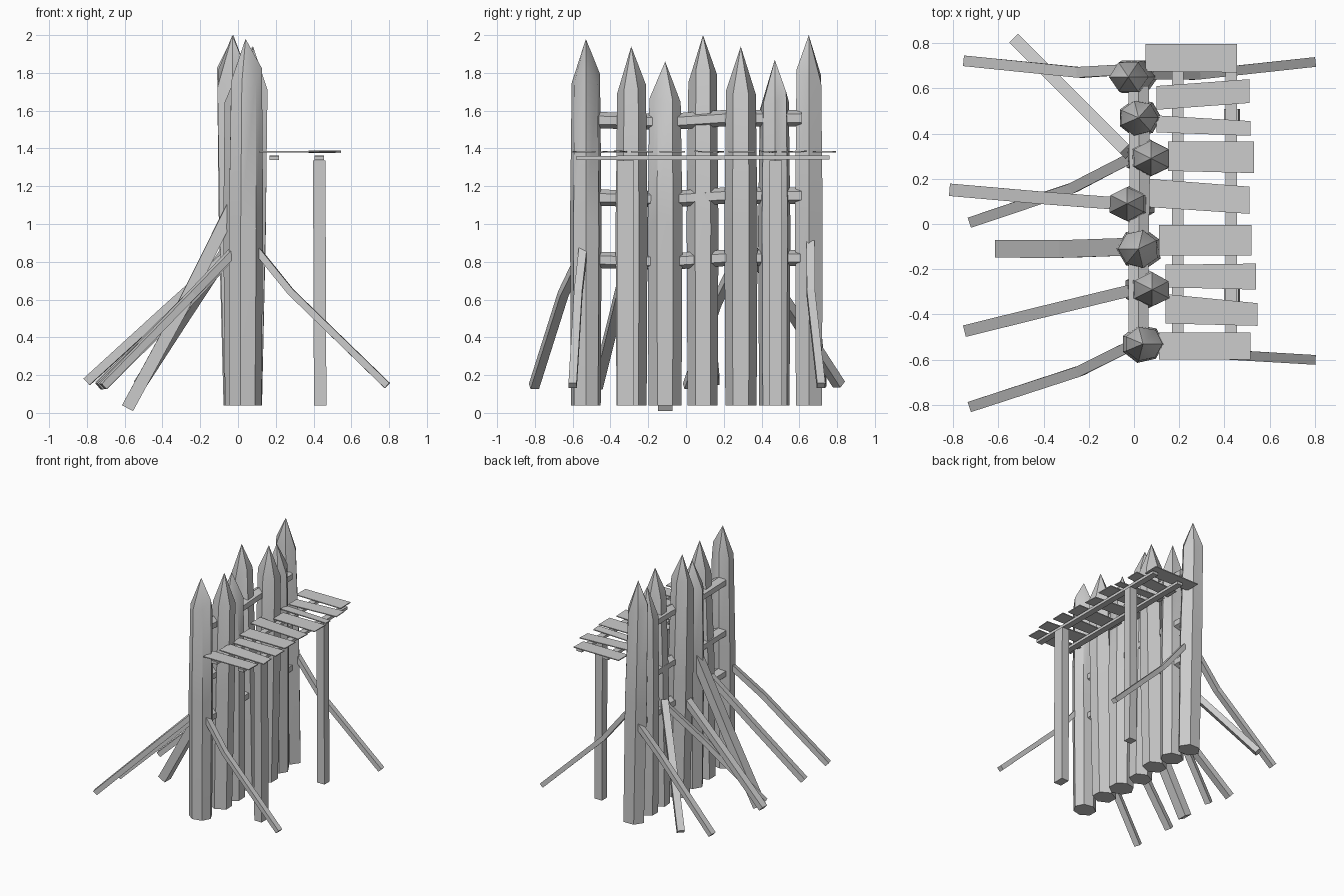
import bpy
import bmesh
import random
from math import cos, sin, pi, radians
from mathutils import Vector

random.seed(4)

if "Cube" in bpy.data.objects:
    bpy.data.objects.remove(bpy.data.objects["Cube"])

grey = bpy.data.materials.new("weathered_grey")
grey.use_nodes = True
colour = (0.6, 0.6, 0.6, 1)
grey.diffuse_color = colour
grey.node_tree.nodes["Principled BSDF"].inputs["Base Color"].default_value = colour


def finish(name, bm, smooth=False):
    bmesh.ops.recalc_face_normals(bm, faces=bm.faces)
    mesh = bpy.data.meshes.new(name)
    bm.to_mesh(mesh)
    bm.free()
    mesh.materials.append(grey)
    obj = bpy.data.objects.new(name, mesh)
    bpy.context.collection.objects.link(obj)
    if smooth:
        bpy.ops.object.select_all(action="DESELECT")
        obj.select_set(True)
        bpy.context.view_layer.objects.active = obj
        bpy.ops.object.shade_smooth_by_angle(angle=radians(35))
    return obj


def loft(name, rings, tip=None, smooth=False):
    """Skin a stack of rings, closed by caps or by a pointed tip."""
    bm = bmesh.new()
    loops = [[bm.verts.new(p) for p in ring] for ring in rings]
    n = len(loops[0])
    for low, high in zip(loops, loops[1:]):
        for i in range(n):
            j = (i + 1) % n
            bm.faces.new((low[i], low[j], high[j], high[i]))
    bm.faces.new(loops[0])
    if tip:
        apex = bm.verts.new(tip)
        for i in range(n):
            bm.faces.new((loops[-1][i], loops[-1][(i + 1) % n], apex))
    else:
        bm.faces.new(loops[-1])
    return finish(name, bm, smooth)


def bar(name, path, width, height, sides=4):
    """Straight or bent timber following a path of points."""
    pts = [Vector(p) for p in path]
    rings = []
    for i, p in enumerate(pts):
        d = (pts[min(i + 1, len(pts) - 1)] - pts[max(i - 1, 0)]).normalized()
        up = Vector((1, 0, 0)) if abs(d.z) > 0.95 else Vector((0, 0, 1))
        u = d.cross(up).normalized()
        v = u.cross(d)
        k = 1 / cos(pi / sides)
        angles = [(2 * s + 1) * pi / sides for s in range(sides)]
        rings.append([p + k * (u * cos(a) * width + v * sin(a) * height) / 2
                      for a in angles])
    return loft(name, rings)


def stake(name, x, y, shoulder, top, half, sides):
    """Sharpened log, slightly crooked, with an uneven shoulder."""
    base_x = 0.03 + 0.3 * (x - 0.03)
    turn = random.choice((0, pi / sides))
    wob = [random.uniform(0.96, 1.06) for _ in range(sides)]
    rings = []
    for z, t, s in ((0.04, 0, 1.0), (1.0, 0.5, 1.06), (shoulder, 1, 0.95)):
        cx = base_x + t * (x - base_x)
        ring = []
        for i in range(sides):
            a = turn + 2 * pi * i / sides
            dz = random.uniform(-0.05, 0.05) if t else 0
            ring.append((cx + 0.092 * s * wob[i] * cos(a),
                         y + half * s * wob[i] * sin(a), z + dz))
        rings.append(ring)
    loft(name, rings, (x, y, top), smooth=True)


# Palisade
stakes = [
    (0.04, -0.53, 1.78, 1.98, 0.08, 7), (0.08, -0.29, 1.70, 1.94, 0.08, 6),
    (0.02, -0.11, 1.65, 1.86, 0.09, 7), (-0.03, 0.09, 1.77, 2.0, 0.08, 6),
    (0.075, 0.29, 1.70, 1.94, 0.08, 6), (0.02, 0.47, 1.65, 1.87, 0.083, 7),
    (-0.025, 0.65, 1.78, 2.0, 0.08, 6)]
for i, s in enumerate(stakes):
    stake(f"stake_{i + 1}", *s)

# Cross rails tying the stakes
for i, z in enumerate((0.81, 1.14, 1.55)):
    bar(f"cross_rail_{i + 1}",
        [(0.02, -0.48, z), (0.02, -0.1, z - 0.01), (0.025, 0.2, z + 0.01), (0.02, 0.61, z + 0.01)],
        0.09, 0.075, 6)

# Walkway beams and posts
for name, x in (("inner_beam", 0.193), ("outer_beam", 0.43)):
    bar(name, [(x, -0.58, 1.35), (x, 0.76, 1.352)], 0.05, 0.022)
for name, y, w in (("front_post", -0.32, 0.09), ("back_post", 0.475, 0.065)):
    bar(name, [(0.435, y, 0.04), (0.43, y, 1.335)], w, 0.066)

# Walkway planks: x ends, then y edges at the inner and outer end
planks = [
    (0.11, 0.515, -0.6, -0.48, -0.6, -0.48), (0.14, 0.545, -0.44, -0.31, -0.45, -0.35),
    (0.14, 0.54, -0.28, -0.18, -0.29, -0.175), (0.11, 0.52, -0.14, -0.005, -0.14, -0.005),
    (0.06, 0.51, 0.075, 0.2, 0.045, 0.165), (0.15, 0.53, 0.235, 0.365, 0.225, 0.365),
    (0.1, 0.515, 0.405, 0.48, 0.39, 0.455), (0.1, 0.51, 0.505, 0.61, 0.535, 0.64),
    (0.05, 0.455, 0.675, 0.795, 0.67, 0.795)]
for i, (x0, x1, a, b, c, d) in enumerate(planks):
    tilt = random.uniform(-0.003, 0.003)
    rings = [[(x0, a, z), (x1, c, z + tilt), (x1, d, z - tilt), (x0, b, z)]
             for z in (1.379, 1.386)]
    loft(f"walkway_plank_{i + 1}", rings)

# Slanted braces on both sides: foot, bend, head, thickness
braces = [
    ((-0.74, 0.72, 0.15), (-0.24, 0.67, 0.64), (0, 0.685, 0.9), 0.047),
    ((-0.52, 0.81, 0.15), (-0.28, 0.57, 0.52), (-0.03, 0.32, 0.9), 0.055),
    ((-0.8, 0.15, 0.165), (-0.4, 0.115, 0.53), (0, 0.085, 0.89), 0.055),
    ((-0.715, 0.01, 0.14), (-0.27, 0.16, 0.58), (0, 0.3, 0.87), 0.047),
    ((-0.585, -0.11, 0.025), (-0.3, -0.11, 0.55), (-0.01, -0.1, 1.13), 0.078),
    ((-0.735, -0.47, 0.14), (-0.35, -0.375, 0.52), (0, -0.29, 0.87), 0.052),
    ((-0.715, -0.805, 0.14), (-0.24, -0.65, 0.63), (0, -0.53, 0.88), 0.047),
    ((0.79, 0.715, 0.145), (0.28, 0.66, 0.64), (0.07, 0.66, 0.9), 0.043),
    ((0.79, -0.6, 0.145), (0.28, -0.57, 0.64), (0.07, -0.54, 0.9), 0.043)]
for i, (foot, bend, head, t) in enumerate(braces):
    bar(f"brace_{i + 1}", [foot, bend, head], t, t * 0.85)
